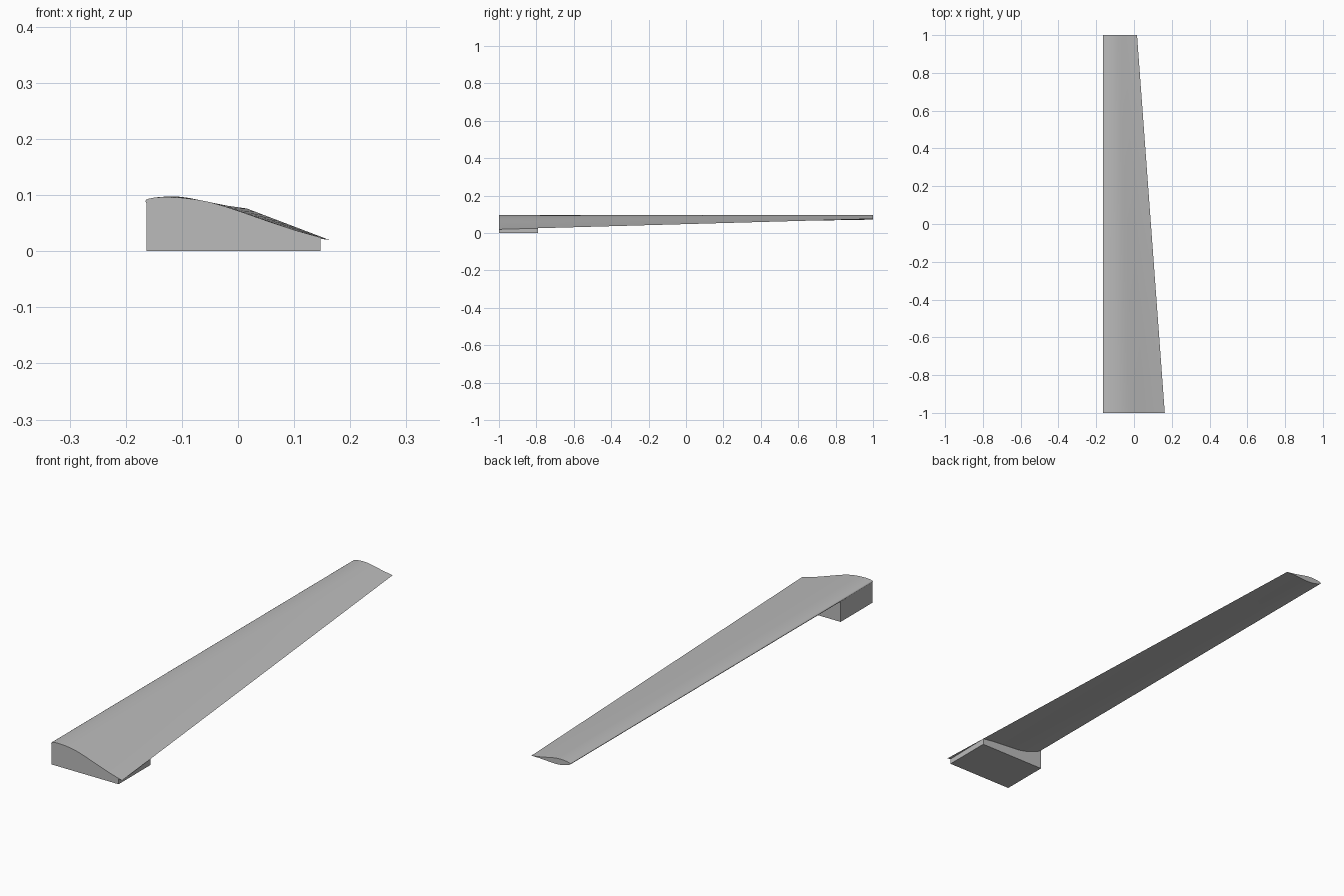
import bpy, math

cube = bpy.data.objects.get("Cube")
if cube:
    bpy.data.objects.remove(cube, do_unlink=True)

grey = bpy.data.materials.new("plain grey")
grey.use_nodes = True
colour = (0.5, 0.5, 0.5, 1)
grey.diffuse_color = colour
grey.node_tree.nodes["Principled BSDF"].inputs["Base Color"].default_value = colour

LE_X, LE_Z = -0.165, 0.089
# chord fraction and half thickness, as parts of the chord
SECTION = [(0.004, 0.009), (0.018, 0.018), (0.046, 0.029), (0.1, 0.045), (0.2, 0.061),
           (0.28, 0.068), (0.35, 0.069), (0.42, 0.064), (0.5, 0.055), (0.65, 0.034),
           (0.81, 0.014)]


def trailing(y):
    """Trailing edge position at a span station."""
    t = (y + 1) / 2
    return 0.163 - 0.147 * t, 0.02 + 0.056 * t


def loft(name, rings):
    """Skin equal rings of points and cap both ends."""
    n = len(rings[0])
    verts = [p for ring in rings for p in ring]
    faces = [(r * n + i, r * n + (i + 1) % n, (r + 1) * n + (i + 1) % n, (r + 1) * n + i)
             for r in range(len(rings) - 1) for i in range(n)]
    faces += [tuple(reversed(range(n))), tuple(range(len(verts) - n, len(verts)))]
    mesh = bpy.data.meshes.new(name)
    mesh.from_pydata(verts, [], faces)
    mesh.materials.append(grey)
    obj = bpy.data.objects.new(name, mesh)
    bpy.context.collection.objects.link(obj)
    bpy.ops.object.select_all(action='DESELECT')
    obj.select_set(True)
    bpy.context.view_layer.objects.active = obj
    bpy.ops.object.mode_set(mode='EDIT')
    bpy.ops.mesh.select_all(action='SELECT')
    bpy.ops.mesh.normals_make_consistent(inside=False)
    bpy.ops.object.mode_set(mode='OBJECT')
    return obj


def wing_ring(y):
    tx, tz = trailing(y)
    chord = tx - LE_X

    def point(u, h):
        return (LE_X + u * chord, y, LE_Z + u * (tz - LE_Z) + h * chord)
    upper = [point(u, h) for u, h in SECTION]
    lower = [point(u, -h) for u, h in reversed(SECTION)]
    return [point(0, 0)] + upper + [point(1, 0)] + lower


# tapered, twisted blade
wing = loft("wing_blade", [wing_ring(-1 + i * 0.2) for i in range(11)])
bpy.ops.object.shade_smooth_by_angle(angle=math.radians(50))


# root block whose sloping top sits inside the blade
def block_ring(y):
    left, right = -0.163, 0.147
    tx, tz = trailing(y)
    top = LE_Z + (right - LE_X) / (tx - LE_X) * (tz - LE_Z)
    return [(left, y, 0), (right, y, 0), (right, y, top), (left, y, LE_Z - 0.001)]


loft("root_block", [block_ring(-1), block_ring(-0.79)])
